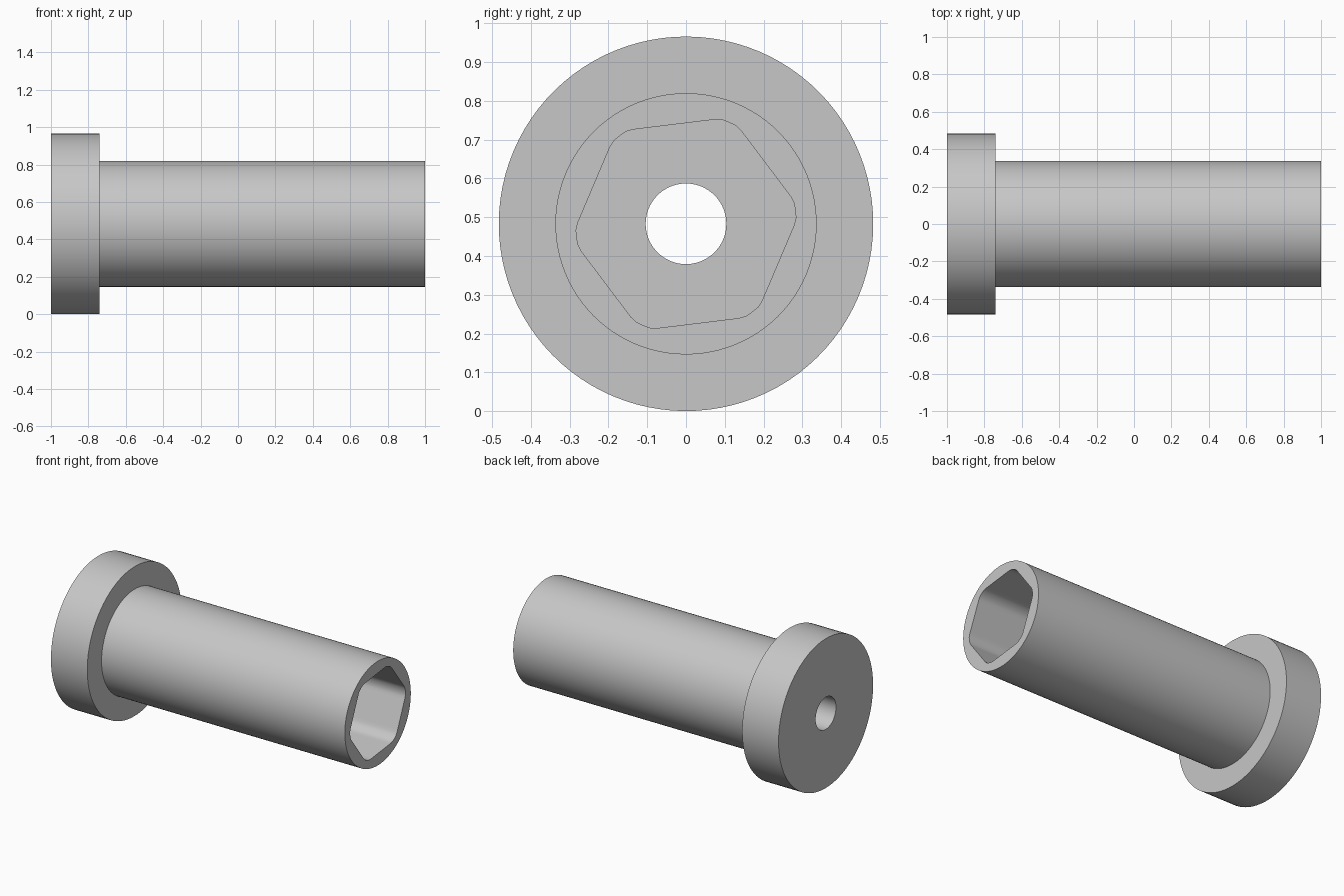
import bpy, bmesh
from math import cos, sin, radians, pi

cube = bpy.data.objects.get("Cube")
if cube:
    bpy.data.objects.remove(cube)

SEG = 96
TURN = radians(7)          # twist of the hexagonal socket
AXIS_Z = 0.483             # height of the bushing axis
HEAD_R, SHANK_R, HOLE_R = 0.483, 0.337, 0.104
HEX_FLAT, HEX_CORNER = 0.258, 0.284
LEFT, SHOULDER, RIGHT = -1.0, -0.74, 1.0


def circle(radius):
    return lambda a: radius


def hexagon(a):
    # distance to the nearest flat, with the corners rounded off
    from_flat = a % (pi / 3) - pi / 6
    return min(HEX_FLAT / cos(from_flat), HEX_CORNER)


# Closed profile of sections along the x axis: outside, socket, through hole
sections = [
    (LEFT, circle(HOLE_R)),
    (LEFT, circle(HEAD_R)),
    (SHOULDER, circle(HEAD_R)),
    (SHOULDER, circle(SHANK_R)),
    (RIGHT, circle(SHANK_R)),
    (RIGHT, hexagon),
    (SHOULDER, hexagon),
    (SHOULDER, circle(HOLE_R)),
]

bm = bmesh.new()
rings = []
for x, radius in sections:
    ring = []
    for k in range(SEG):
        a = 2 * pi * k / SEG
        r = radius(a)
        ring.append(bm.verts.new((x, r * cos(a + TURN), AXIS_Z + r * sin(a + TURN))))
    rings.append(ring)

for i, ring in enumerate(rings):
    after = rings[(i + 1) % len(rings)]
    for k in range(SEG):
        n = (k + 1) % SEG
        bm.faces.new((ring[k], ring[n], after[n], after[k]))
bmesh.ops.recalc_face_normals(bm, faces=bm.faces)

mesh = bpy.data.meshes.new("flanged_bushing")
bm.to_mesh(mesh)
bm.free()
bushing = bpy.data.objects.new("flanged_bushing", mesh)
bpy.context.collection.objects.link(bushing)

# Plain grey finish
grey = bpy.data.materials.new("light_grey")
grey.use_nodes = True
colour = (0.57, 0.57, 0.57, 1)
grey.diffuse_color = colour
grey.node_tree.nodes["Principled BSDF"].inputs["Base Color"].default_value = colour
mesh.materials.append(grey)

# Smooth walls, sharp rims
bpy.ops.object.select_all(action="DESELECT")
bushing.select_set(True)
bpy.context.view_layer.objects.active = bushing
bpy.ops.object.shade_smooth_by_angle(angle=radians(30))
